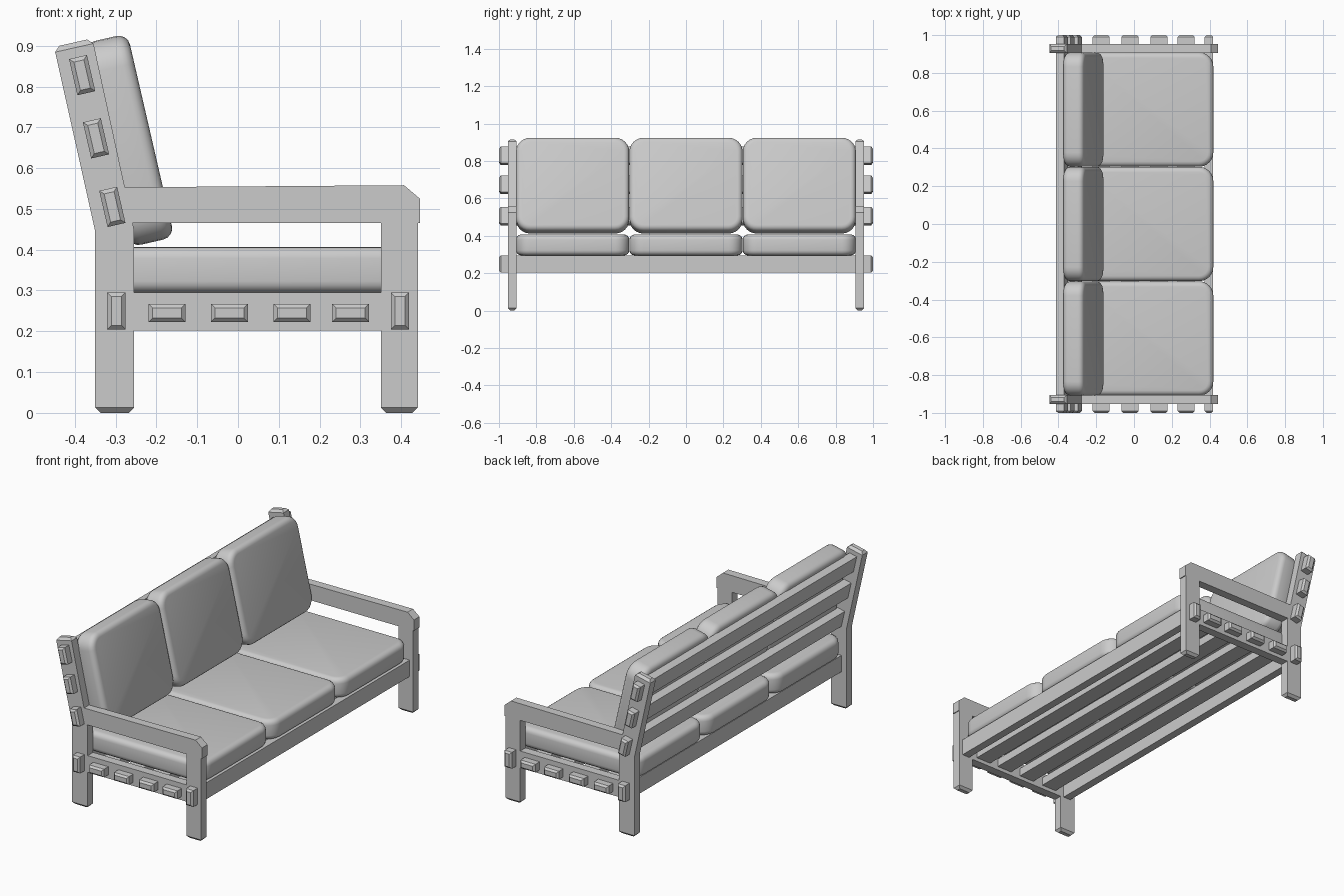
import bpy, bmesh
from math import radians
from mathutils import Matrix

if "Cube" in bpy.data.objects:
    bpy.data.objects.remove(bpy.data.objects["Cube"])

TILT = radians(-13)
Y_IN, Y_OUT = 0.905, 0.953


def finish(name, bm, matrix=Matrix.Identity(4), smooth=False):
    bmesh.ops.recalc_face_normals(bm, faces=bm.faces[:])
    mesh = bpy.data.meshes.new(name)
    bm.to_mesh(mesh)
    bm.free()
    obj = bpy.data.objects.new(name, mesh)
    bpy.context.collection.objects.link(obj)
    obj.matrix_world = matrix
    if smooth:
        bpy.context.view_layer.objects.active = obj
        obj.select_set(True)
        bpy.ops.object.shade_smooth_by_angle(angle=radians(40))
        obj.select_set(False)
    return obj


def box(size):
    bm = bmesh.new()
    bmesh.ops.create_cube(bm, size=1)
    bmesh.ops.scale(bm, vec=size, verts=bm.verts)
    return bm


def plank(name, profile, side, chamfer=0.0):
    """Extrude an (x, z) outline across the thickness of one side frame."""
    bm = bmesh.new()
    face = bm.faces.new([bm.verts.new((x, side * Y_IN, z)) for x, z in profile])
    ext = bmesh.ops.extrude_face_region(bm, geom=[face])
    verts = [g for g in ext["geom"] if isinstance(g, bmesh.types.BMVert)]
    bmesh.ops.translate(bm, vec=(0, side * (Y_OUT - Y_IN), 0), verts=verts)
    bmesh.ops.recalc_face_normals(bm, faces=bm.faces[:])
    if chamfer:
        # Chamfer only the edges around the horizontal ends
        ends = [e for e in bm.edges if all(v.co.z < 0.001 or v.co.z > 0.88 for v in e.verts)
                and abs(e.verts[0].co.z - e.verts[1].co.z) < 0.05]
        bmesh.ops.bevel(bm, geom=ends, offset=chamfer, segments=1, affect='EDGES')
    finish(name, bm)


def slat(name, x, z, w, h, tilt=0.0):
    """Full-width slat with chamfered ends poking through the side frames."""
    bm = box((w, 2, h))
    ends = [e for e in bm.edges if abs(e.verts[0].co.y - e.verts[1].co.y) < 0.01]
    bmesh.ops.bevel(bm, geom=ends, offset=0.01, segments=1, affect='EDGES')
    finish(name, bm, Matrix.Translation((x, 0, z)) @ Matrix.Rotation(tilt, 4, 'Y'))


def cushion(name, size, matrix, corner=0.075, edge=0.028):
    """Slab (local z = thickness) with round corners and softened rims."""
    bm = box(size)
    up = [e for e in bm.edges if abs(e.verts[0].co.z - e.verts[1].co.z) > 0.01]
    bmesh.ops.bevel(bm, geom=up, offset=corner, segments=6, profile=0.5, affect='EDGES')
    rim = [e for e in bm.edges if abs(e.verts[0].co.z - e.verts[1].co.z) < 0.001]
    bmesh.ops.bevel(bm, geom=rim, offset=edge, segments=4, profile=0.5, affect='EDGES')
    finish(name, bm, matrix, smooth=True)


# Side frames: bent rear post, front leg, armrest and lower rail
for side, tag in ((-1, "near"), (1, "far")):
    plank("rear_post_" + tag, [(-0.35, 0), (-0.255, 0), (-0.255, 0.45), (-0.357, 0.918),
                               (-0.451, 0.897), (-0.35, 0.445)], side, 0.013)
    plank("front_leg_" + tag, [(0.35, 0), (0.441, 0), (0.441, 0.465), (0.35, 0.465)], side, 0.013)
    plank("armrest_" + tag, [(-0.262, 0.465), (0.446, 0.465), (0.446, 0.525), (0.407, 0.558),
                             (-0.281, 0.553)], side)
    plank("lower_rail_" + tag, [(-0.255, 0.202), (0.35, 0.202), (0.35, 0.295), (-0.255, 0.295)], side)

# Seat frame: upright rear and front rails, flat slats between
slat("rear_rail", -0.298, 0.25, 0.045, 0.091)
slat("front_rail", 0.397, 0.25, 0.045, 0.091)
for i, x in enumerate((-0.174, -0.021, 0.132, 0.276)):
    slat(f"seat_slat_{i + 1}", x, 0.245, 0.091, 0.045)

# Leaning back slats
for i, (x, z) in enumerate(((-0.308, 0.505), (-0.348, 0.673), (-0.382, 0.828))):
    slat(f"back_slat_{i + 1}", x, z, 0.045, 0.091, TILT)

# Three seat and three back cushions
for i, y in enumerate((-0.606, 0, 0.606)):
    cushion(f"seat_cushion_{i + 1}", (0.755, 0.605, 0.112), Matrix.Translation((0.0425, y, 0.351)))
    lean = Matrix.Translation((-0.268, y, 0.668)) @ Matrix.Rotation(TILT + radians(90), 4, 'Y')
    cushion(f"back_cushion_{i + 1}", (0.512, 0.605, 0.112), lean)
